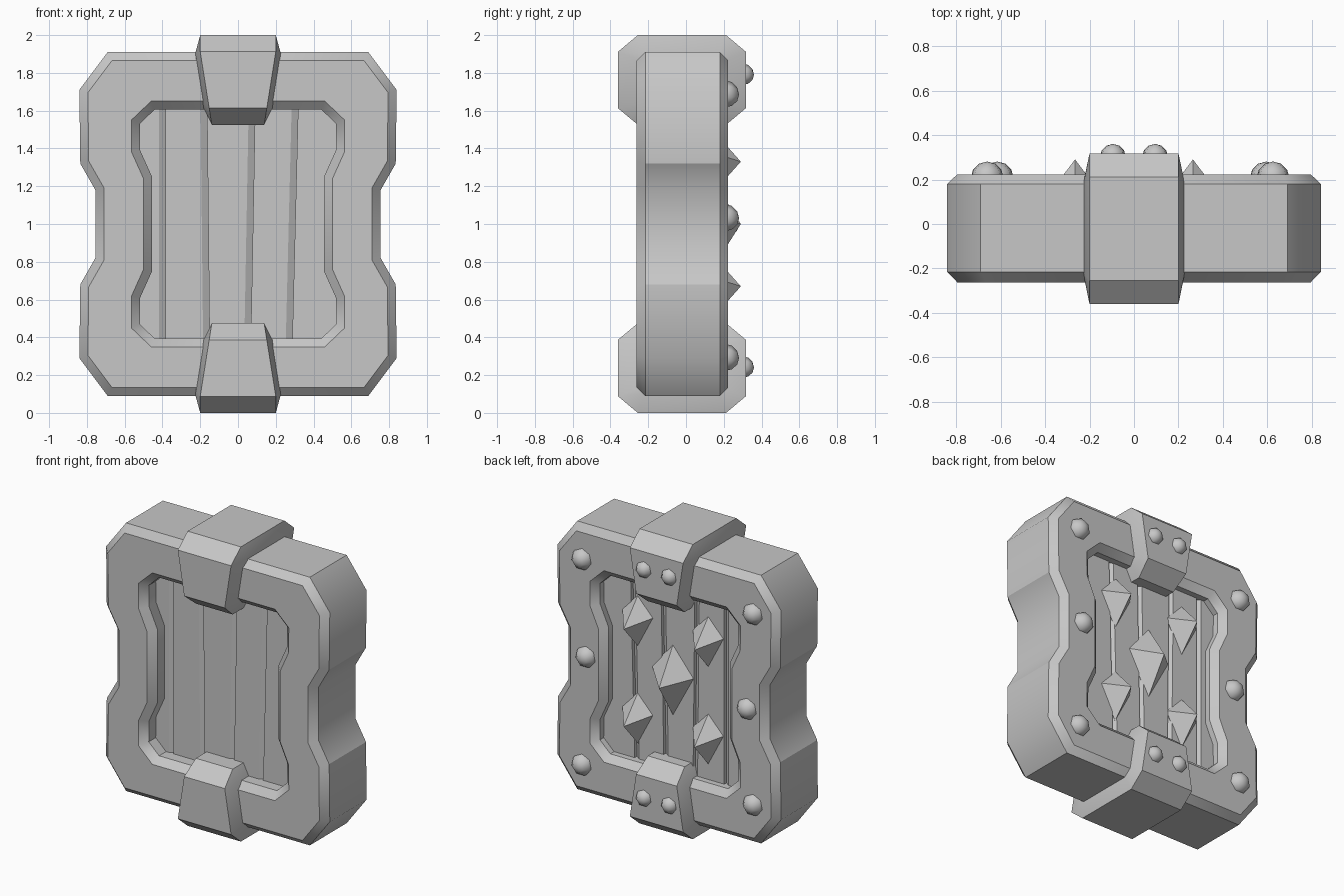
import bpy
import bmesh
from math import radians
from mathutils import Matrix, Vector

cube = bpy.data.objects.get("Cube")
if cube:
    bpy.data.objects.remove(cube, do_unlink=True)

grey = bpy.data.materials.new("plain_grey")
grey.use_nodes = True
COLOUR = (0.57, 0.57, 0.57, 1)
grey.diffuse_color = COLOUR
grey.node_tree.nodes["Principled BSDF"].inputs["Base Color"].default_value = COLOUR


def finish(name, bm, smooth=None):
    bmesh.ops.recalc_face_normals(bm, faces=bm.faces)
    mesh = bpy.data.meshes.new(name)
    bm.to_mesh(mesh)
    bm.free()
    mesh.materials.append(grey)
    obj = bpy.data.objects.new(name, mesh)
    bpy.context.collection.objects.link(obj)
    if smooth:
        bpy.ops.object.select_all(action="DESELECT")
        obj.select_set(True)
        bpy.context.view_layer.objects.active = obj
        bpy.ops.object.shade_smooth_by_angle(angle=radians(smooth))
    return obj


def loft(bm, rings, closed=False):
    """Bridge rings of equal length; cap the ends unless closed."""
    rows = [[bm.verts.new(p) for p in ring] for ring in rings]
    pairs = list(zip(rows, rows[1:]))
    if closed:
        pairs.append((rows[-1], rows[0]))
    else:
        bm.faces.new(rows[0])
        bm.faces.new(rows[-1])
    for a, b in pairs:
        for i in range(len(a)):
            j = (i + 1) % len(a)
            bm.faces.new((a[i], a[j], b[j], b[i]))


def mirrored(quarter):
    """Full outline about x = 0 and z = 1 from its upper right quarter."""
    half = quarter + [(x, 2 - z) for x, z in reversed(quarter)]
    return half + [(-x, z) for x, z in reversed(half)]


def inset(points, d):
    """Mitred inward offset of a clockwise outline."""
    out = []
    for i, p in enumerate(points):
        p = Vector(p)
        a = (p - Vector(points[i - 1])).normalized()
        b = (Vector(points[(i + 1) % len(points)]) - p).normalized()
        na, nb = Vector((a.y, -a.x)), Vector((b.y, -b.x))
        out.append(p + (na + nb) * d / (1 + na.dot(nb)))
    return out


# Wavy frame with chamfered outer rim and opening
outer = mirrored([(0.69, 1.91), (0.84, 1.71), (0.835, 1.32), (0.755, 1.18)])
hole = mirrored([(0.46, 1.65), (0.565, 1.55), (0.563, 1.38), (0.5, 1.24)])
outer_in, hole_in = inset(outer, 0.045), inset(hole, 0.045)
section = [(outer_in, -0.262), (outer, -0.215), (outer, 0.18), (outer_in, 0.223),
           (hole, 0.223), (hole_in, 0.18), (hole_in, -0.215), (hole, -0.262)]
bm = bmesh.new()
loft(bm, [[(x, y, z) for x, z in ring] for ring, y in section], closed=True)
frame = finish("frame", bm, smooth=40)
verts = frame.data.vertices
for edge in frame.data.edges:
    a, b = (verts[i].co for i in edge.vertices)
    if abs(a.z - b.z) < 0.001 and abs(abs(a.z - 1) - 0.32) < 0.01 and abs(a.x) > 0.8:
        edge.use_edge_sharp = True

# Slightly slanted planks with one sloping edge, given by top and bottom seams
seams = [(-0.62, -0.62), (-0.385, -0.385), (-0.165, -0.15),
         (0.092, 0.066), (0.32, 0.285), (0.62, 0.62)]
for n, ((t0, b0), (t1, b1)) in enumerate(zip(seams, seams[1:])):
    bm = bmesh.new()
    loft(bm, [[(x0, -0.14, z), (x1 - 0.034, -0.14, z), (x1, -0.12, z),
               (x1, 0.115, z), (x1 - 0.034, 0.14, z), (x0, 0.14, z)]
              for x0, x1, z in ((b0, b1, 0.3), (t0, t1, 1.7))])
    finish(f"plank_{n + 1}", bm)


# Tapered clamps wrapped over the top and bottom of the frame
def octagon(y0, y1, z0, z1, cy, cz):
    return [(y0 + cy, z1), (y1 - cy, z1), (y1, z1 - cz), (y1, z0 + cz),
            (y1 - cy, z0), (y0 + cy, z0), (y0, z0 + cz), (y0, z1 - cz)]


big = octagon(-0.36, 0.317, 1.525, 2.0, 0.105, 0.088)
small = octagon(-0.25, 0.21, 1.61, 1.9, 0.03, 0.03)


def width(z):
    return 0.2 - 0.16 * max(0, 1.91 - z)


for name, up in (("top_clamp", 1), ("bottom_clamp", -1)):
    rings = []
    for ring, side, extra in ((small, -1, 0.029), (big, -1, 0),
                              (big, 1, 0), (small, 1, 0.029)):
        rings.append([(side * (width(z) + extra), y, 1 + up * (z - 1))
                      for y, z in ring])
    bm = bmesh.new()
    loft(bm, rings)
    finish(name, bm, smooth=30)


# Faceted, softly shaded rivets on the back
def rivet(name, x, y, z, r):
    bm = bmesh.new()
    bmesh.ops.create_uvsphere(bm, u_segments=7, v_segments=6, radius=r)
    bmesh.ops.rotate(bm, verts=bm.verts, matrix=Matrix.Rotation(radians(90), 3, "X"))
    bmesh.ops.translate(bm, verts=bm.verts, vec=(x, y, z))
    finish(name, bm, smooth=70)


for side, spots in (("left", [(0.625, 1.685), (0.595, 1.03), (0.625, 0.29)]),
                    ("right", [(-0.66, 1.655), (-0.615, 1.0), (-0.66, 0.36)])):
    for n, (x, z) in enumerate(spots):
        rivet(f"{side}_frame_rivet_{n + 1}", x, 0.205, z, 0.076)
for x, side in ((0.095, "left"), (-0.095, "right")):
    rivet(f"{side}_top_clamp_rivet", x, 0.3, 1.79, 0.06)
    rivet(f"{side}_bottom_clamp_rivet", x, 0.3, 0.24, 0.06)


# Diamond spikes on the back of the planks, widest a little above the middle
def spike(name, x, z, w, h):
    bm = bmesh.new()
    rim = [bm.verts.new((x + dx, 0.135, z + dz))
           for dx, dz in ((w, 0.05), (0, h), (-w, 0.05), (0, -h))]
    for y in (0.29, 0):
        tip = bm.verts.new((x, y, z))
        for i in range(4):
            bm.faces.new((rim[i - 1], rim[i], tip))
    finish(name, bm)


spike("centre_spike", 0, 1, 0.16, 0.245)
for x, side in ((0.265, "left"), (-0.265, "right")):
    for z, level in ((1.33, "upper"), (0.67, "lower")):
        spike(f"{level}_{side}_spike", x, z, 0.118, 0.175)
